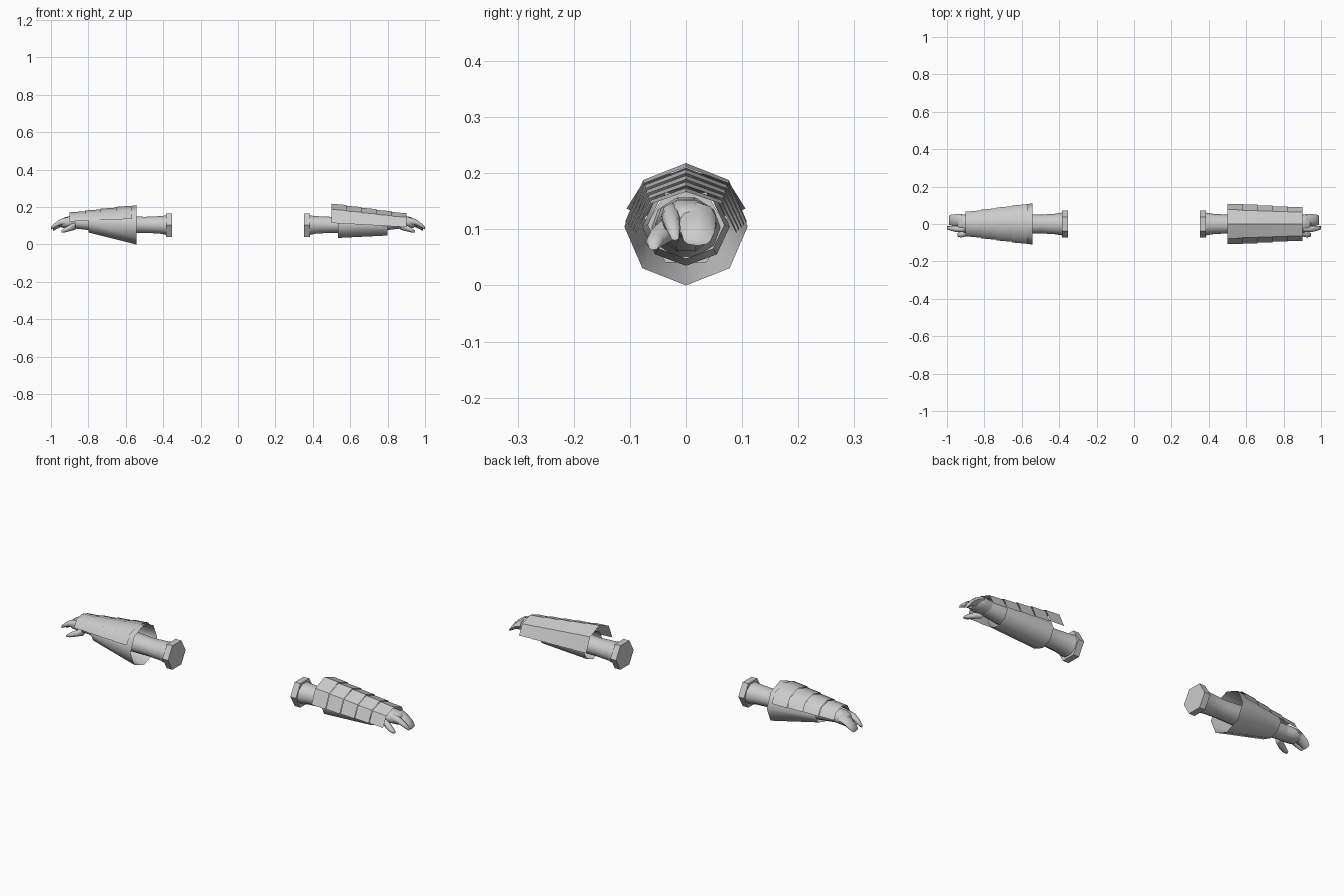
import bpy, math

cube = bpy.data.objects.get("Cube")
if cube:
    bpy.data.objects.remove(cube, do_unlink=True)

grey = bpy.data.materials.new("light_grey")
grey.use_nodes = True
COLOR = (0.6, 0.6, 0.6, 1)
grey.diffuse_color = COLOR
grey.node_tree.nodes["Principled BSDF"].inputs["Base Color"].default_value = COLOR


def loft(name, side, rings, sides=8, start=0, sweep=360, caps=True, angle=60):
    """Skin elliptical rings (x, y, z, y radius, z radius); side mirrors in x."""
    closed = sweep == 360
    count = sides if closed else sides + 1
    verts, faces = [], []
    for x, y, z, ry, rz in rings:
        for i in range(count):
            a = math.radians(start + sweep * i / sides)
            verts.append((side * x, y + ry * math.cos(a), z + rz * math.sin(a)))
    for r in range(len(rings) - 1):
        for i in range(sides):
            j = (i + 1) % count
            quad = [r * count + i, r * count + j, (r + 1) * count + j, (r + 1) * count + i]
            faces.append(quad if side > 0 else quad[::-1])
    if caps and closed:
        first = list(range(count))
        last = [(len(rings) - 1) * count + i for i in range(count)]
        faces += [first[::-1], last] if side > 0 else [first, last[::-1]]
    mesh = bpy.data.meshes.new(name)
    mesh.from_pydata(verts, [], faces)
    mesh.materials.append(grey)
    obj = bpy.data.objects.new(name, mesh)
    bpy.context.collection.objects.link(obj)
    bpy.ops.object.select_all(action='DESELECT')
    obj.select_set(True)
    bpy.context.view_layer.objects.active = obj
    bpy.ops.object.shade_smooth_by_angle(angle=math.radians(angle))
    return obj


def plates(name, side, x0, x1, big, small, count, angle):
    """Overlapping half-shell plates, each tucked under the one nearer the elbow."""
    def ring(t, lift=0):
        z, ry, rz = (a + (b - a) * t for a, b in zip(big, small))
        return (x0 + (x1 - x0) * t, 0, z, ry + lift, rz + lift)
    for k in range(count):
        loft(f"{name}_{k + 1}", side,
             [ring(k / count, -0.002), ring((k + 1) / count, 0.002)],
             sides=4, sweep=180, angle=angle)


for side, label in ((1, "left"), (-1, "right")):
    # Elbow end disc and forearm
    loft(label + "_elbow_cap", side,
         [(0.353, 0, 0.103, 0.073, 0.072), (0.385, 0, 0.103, 0.073, 0.072)], sides=6, angle=30)
    loft(label + "_forearm", side,
         [(0.38, 0, 0.103, 0.062, 0.055), (0.42, 0, 0.105, 0.055, 0.049),
          (0.5, 0, 0.105, 0.05, 0.045), (0.6, 0, 0.108, 0.055, 0.048),
          (0.72, 0, 0.112, 0.054, 0.047), (0.84, 0, 0.118, 0.044, 0.038),
          (0.88, 0, 0.12, 0.042, 0.036)], sides=10)
    # Drooping hand: palm, grouped fingers, index finger and thumb
    loft(label + "_palm", side,
         [(0.86, 0, 0.12, 0.042, 0.036), (0.9, 0.002, 0.12, 0.048, 0.034),
          (0.935, 0.006, 0.115, 0.046, 0.028), (0.945, 0.006, 0.112, 0.04, 0.02)], sides=10)
    loft(label + "_fingers", side,
         [(0.92, 0.02, 0.122, 0.034, 0.026), (0.95, 0.02, 0.112, 0.033, 0.02),
          (0.975, 0.021, 0.095, 0.03, 0.015), (0.99, 0.02, 0.08, 0.024, 0.009)])
    loft(label + "_index_finger", side,
         [(0.91, -0.026, 0.125, 0.018, 0.022), (0.95, -0.027, 0.12, 0.016, 0.016),
          (0.98, -0.023, 0.102, 0.013, 0.012), (1.0, -0.02, 0.087, 0.008, 0.007)])
    loft(label + "_thumb", side,
         [(0.87, -0.03, 0.1, 0.02, 0.022), (0.9, -0.047, 0.088, 0.02, 0.017),
          (0.925, -0.056, 0.078, 0.016, 0.013), (0.945, -0.058, 0.069, 0.009, 0.006)])

# Left arm: narrow sleeve under broad plates
loft("left_sleeve", 1,
     [(0.535, 0, 0.105, 0.078, 0.07), (0.8, 0, 0.108, 0.068, 0.06)], caps=False)
plates("left_arm_plate", 1, 0.5, 0.9, (0.115, 0.11, 0.105), (0.093, 0.088, 0.072), 5, 30)

# Right arm: flared sleeve under close-fitting plates
loft("right_sleeve", -1,
     [(0.543, 0, 0.105, 0.11, 0.105), (0.8, 0, 0.12, 0.073, 0.056)], caps=False)
plates("right_arm_plate", -1, 0.568, 0.9, (0.137, 0.108, 0.072), (0.123, 0.064, 0.047), 4, 60)
